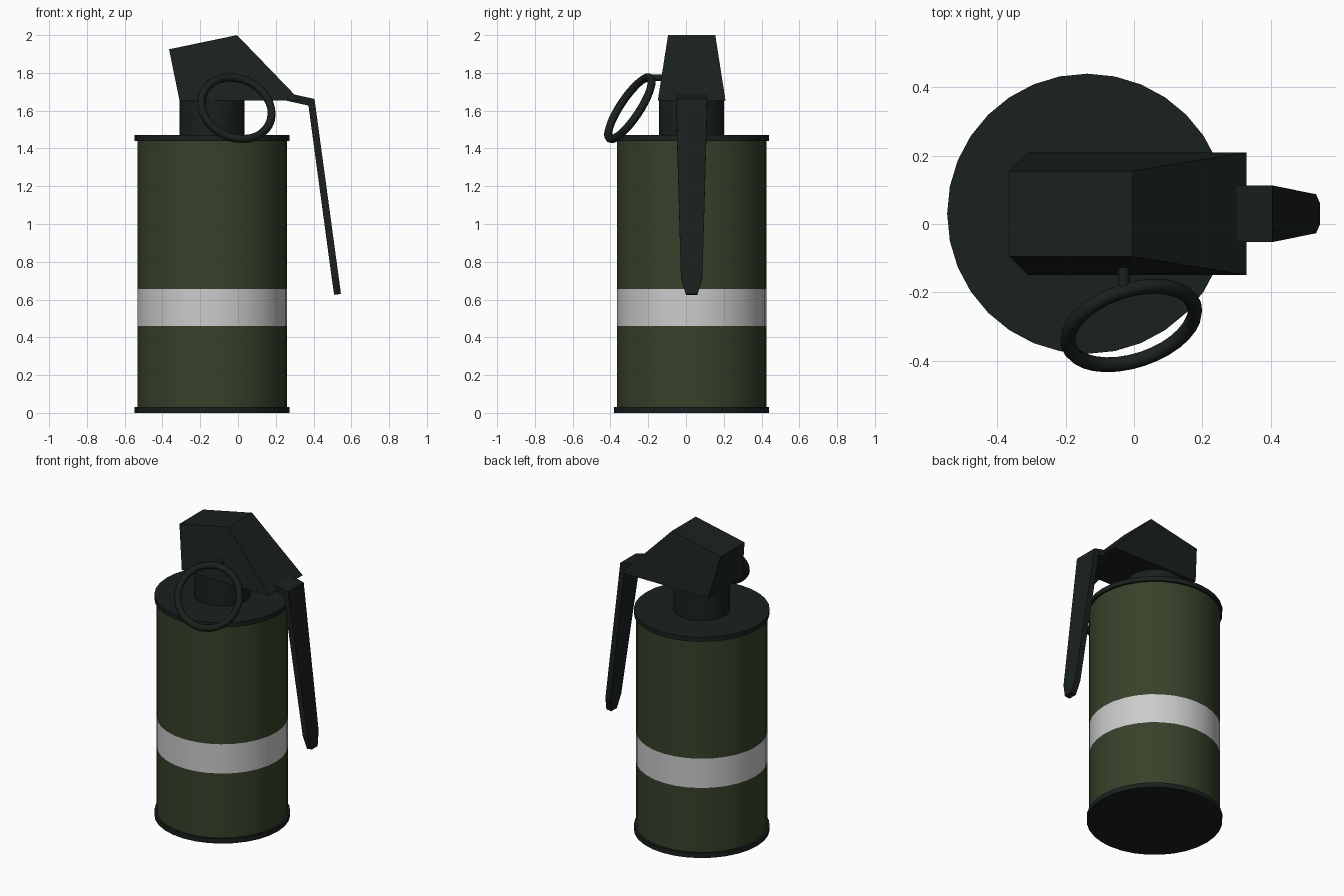
import bpy, bmesh, math
from mathutils import Vector

if "Cube" in bpy.data.objects:
    bpy.data.objects.remove(bpy.data.objects["Cube"])

CX, CY = -0.137, 0.03   # axis of the canister


def material(name, rgb):
    m = bpy.data.materials.new(name)
    m.diffuse_color = (*rgb, 1)
    m.use_nodes = True
    m.node_tree.nodes["Principled BSDF"].inputs["Base Color"].default_value = m.diffuse_color
    return m


GREEN = material("olive_paint", (0.037, 0.054, 0.023))
WHITE = material("white_paint", (0.6, 0.6, 0.6))
DARK = material("dark_metal", (0.010, 0.015, 0.012))


def finish(name, bm, mats, smooth=False):
    bmesh.ops.recalc_face_normals(bm, faces=bm.faces)
    me = bpy.data.meshes.new(name)
    bm.to_mesh(me)
    bm.free()
    for m in mats:
        me.materials.append(m)
    if smooth:
        me.shade_smooth()
        me.set_sharp_from_angle(angle=math.radians(35))
    ob = bpy.data.objects.new(name, me)
    bpy.context.collection.objects.link(ob)
    return ob


def loft(name, sections, mats, caps=True, smooth=False, band=None):
    """Join equal-length closed loops; band = index of the strip using material 1."""
    bm = bmesh.new()
    loops = [[bm.verts.new(p) for p in s] for s in sections]
    n = len(loops[0])
    for k, (a, b) in enumerate(zip(loops, loops[1:])):
        for i in range(n):
            j = (i + 1) % n
            f = bm.faces.new((a[i], a[j], b[j], b[i]))
            f.material_index = int(k == band)
    if caps:
        bm.faces.new(loops[0])
        bm.faces.new(loops[-1])
    return finish(name, bm, mats, smooth)


def circle(r, z, n=32):
    return [(CX + r * math.cos(2 * math.pi * i / n),
             CY + r * math.sin(2 * math.pi * i / n), z) for i in range(n)]


# Canister with painted band, end rims and neck
loft("canister", [circle(0.396, z) for z in (0.02, 0.46, 0.655, 1.45)],
     [GREEN, WHITE], smooth=True, band=1)
for name, r, z0, z1 in (("bottom_rim", 0.41, 0.0, 0.032),
                        ("top_rim", 0.41, 1.44, 1.47),
                        ("neck", 0.172, 1.46, 1.66)):
    loft(name, [circle(r, z0), circle(r, z1)], [DARK], smooth=True)

# Fuse head: side profile (x, z, half width), narrower towards the top
head = [(-0.31, 1.655, 0.179), (0.33, 1.653, 0.179),
        (-0.005, 2.0, 0.125), (-0.365, 1.925, 0.125)]
loft("fuse_head", [[(x, CY + s * w, z) for x, z, w in head] for s in (-1, 1)], [DARK])

# Safety lever: outer point, inner point, half width along its length
lever = [((0.30, 1.685), (0.26, 1.652), 0.083),
         ((0.405, 1.662), (0.373, 1.627), 0.083),
         ((0.533, 0.72), (0.496, 0.715), 0.057),
         ((0.545, 0.63), (0.509, 0.625), 0.03)]
loft("safety_lever",
     [[(o[0], CY - w, o[1]), (o[0], CY + w, o[1]),
       (i[0], CY + w, i[1]), (i[0], CY - w, i[1])] for o, i, w in lever], [DARK])

# Pull ring hanging forward at a slant
normal = Vector((0.265, -0.803, 0.534)).normalized()
bpy.ops.mesh.primitive_torus_add(
    major_radius=0.193, minor_radius=0.022, major_segments=32, minor_segments=8,
    location=(-0.008, -0.297, 1.613),
    rotation=normal.to_track_quat('Z', 'Y').to_euler())
ring = bpy.context.object
ring.name = "pull_ring"
ring.data.materials.append(DARK)
ring.data.shade_smooth()

# Pin joining the ring to the head
bpy.ops.mesh.primitive_cylinder_add(vertices=12, radius=0.017, depth=0.13,
                                    location=(-0.03, -0.125, 1.775),
                                    rotation=(math.pi / 2, 0, 0))
pin = bpy.context.object
pin.name = "pin"
pin.data.materials.append(DARK)
pin.data.shade_smooth()
pin.data.set_sharp_from_angle(angle=math.radians(40))
